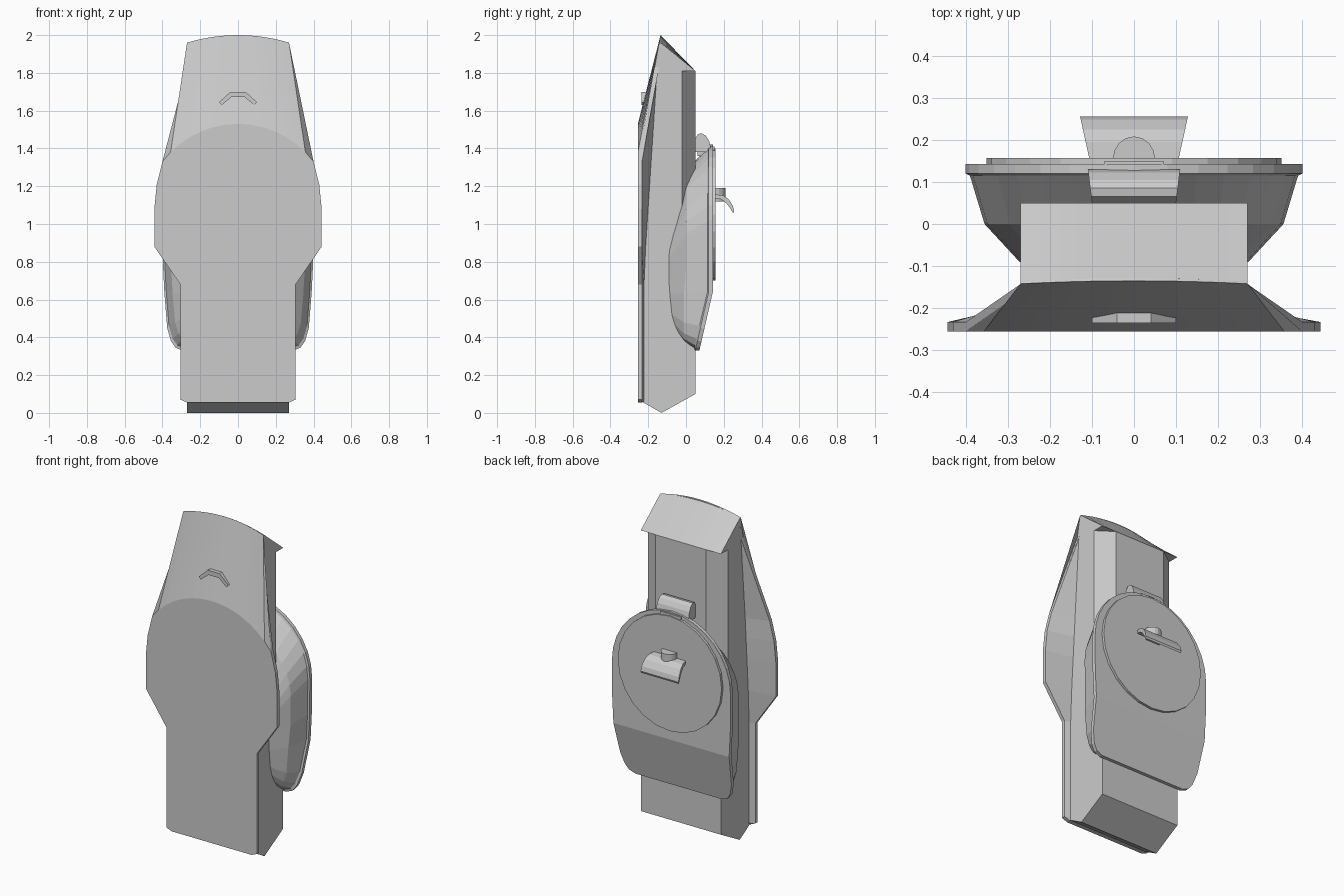
import bpy, bmesh
from math import sin, cos, pi, sqrt, asin

if "Cube" in bpy.data.objects:
    bpy.data.objects.remove(bpy.data.objects["Cube"])


def loft(name, rings, cap_a=True, cap_b=True, extra=()):
    """Skin closed rings of equal length; extra = faces by flat index."""
    bm = bmesh.new()
    R = [[bm.verts.new(p) for p in r] for r in rings]
    n = len(R[0])
    for a, b in zip(R, R[1:]):
        for i in range(n):
            j = (i + 1) % n
            bm.faces.new((a[i], a[j], b[j], b[i]))
    if cap_a:
        bm.faces.new(R[0])
    if cap_b:
        bm.faces.new(R[-1])
    for f in extra:
        bm.faces.new([R[0][k] if isinstance(k, int) else bm.verts.new(k) for k in f])
    return finish(name, bm)


def finish(name, bm):
    bmesh.ops.remove_doubles(bm, verts=bm.verts, dist=0.0004)
    bmesh.ops.recalc_face_normals(bm, faces=bm.faces)
    me = bpy.data.meshes.new(name)
    bm.to_mesh(me)
    bm.free()
    ob = bpy.data.objects.new(name, me)
    bpy.context.collection.objects.link(ob)
    return ob


def along_x(name, prof, w0, w1=None):
    """Profile of (y, z) points spanning -w..w in x."""
    return loft(name, [[(-w0, y, z) for y, z in prof], [(w0, y, z) for y, z in prof]])


def along_y(name, prof, y0, y1):
    return loft(name, [[(x, y0, z) for x, z in prof], [(x, y1, z) for x, z in prof]])


# main column with wedge foot
along_x("column", [(-.235, .06), (-.13, 0), (.05, .1), (.05, .6), (-.02, .6), (-.02, 1.81),
                   (-.13, 1.93), (-.15, 1.83), (-.225, 1.4)], .27)
# chamfered upper back of the column
hexa = [(.27, -.1), (.27, -.02), (.17, .05), (-.17, .05), (-.27, -.02), (-.27, -.1)]
loft("column_back", [[(x, y, z) for x, y in hexa] for z in (.6, 1.81)])

# sloping overhanging cap with a curved ridge
N = 12
us = [-1 + 2 * i / N for i in range(N + 1)]
loft("top_cap", [[(.27 * u, -.135, 2 - .04 * u * u), (.27 * u, .05, 1.81), (.27 * u, -.135, 1.81)]
                 for u in us])

# front plate: flat round-topped face, sloping upper face, rim and tapered flange
R, cz, xa = .5, 1.03, .4
half = asin(xa / R)
arc = [(R * sin(half * u), -.255, cz + R * cos(half * u)) for u in [-1 + i / 7 for i in range(15)]]
ridge = [(.27 * u, -.142 + .007 * (1 - u * u), 2 - .04 * u * u) for u in us]
top = [(-.27, -.165, 1.83)] + ridge + [(.27, -.165, 1.83)]
low_r = [(.43, 1.21), (.443, 1.08), (.443, .88), (.305, .68), (.305, .07), (.27, .055)]
low = [(x, -.255, z) for x, z in low_r] + [(-x, -.255, z) for x, z in reversed(low_r)]

bm = bmesh.new()
A, T, L = ([bm.verts.new(p) for p in s] for s in (arc, top, low))
bm.faces.new(A + L)
for i in range(14):
    bm.faces.new((A[i], A[i + 1], T[i + 1], T[i]))


def rim(p):
    x, y, z = p
    return (x, y + .006, z - .003) if z > 1.9 else (x, y + .022, z)


def root(p):
    x, y, z = p
    if z > 1.9:
        return (x, -.13, z - .03)
    yc = -.222 + .07 * max(0, (z - .75) / 1.08)
    return (.27 if x > 0 else -.27, yc, max(z, .06))


outline = [A[0]] + T + [A[-1]] + L
pts = [arc[0]] + top + [arc[-1]] + low
r1 = [bm.verts.new(rim(p)) for p in pts]
r2 = [bm.verts.new(root(p)) for p in pts]
for a, b in ((outline, r1), (r1, r2)):
    for i in range(len(pts)):
        j = (i + 1) % len(pts)
        bm.faces.new((a[i], a[j], b[j], b[i]))
finish("front_plate", bm)

# small chevron ridge on the sloping face
chev = [(-.1, 1.645), (-.04, 1.7), (.04, 1.7), (.1, 1.645), (.085, 1.63), (.035, 1.672),
        (-.035, 1.672), (-.085, 1.63)]
along_y("front_ridge", chev, -.235, -.19)

# rear pod: round-topped shell flaring backwards from the column
side = [(.4, .98), (.398, .8), (.39, .64), (.375, .45), (.355, .38), (.33, .345), (.29, .33)]
dome = [(.4 * sin(t), 1.02 + .4 * cos(t)) for t in [-pi / 2 + pi * i / 16 for i in range(17)]]
pod = dome + side + [(-x, z) for x, z in reversed(side)]


def pod_back(z, y):
    return y - max(0, .64 - z) * .23


def shrink(x, z, k):
    """Front outline of the pod, k = 0 back .. 1 front."""
    zf = 1.02 - (1.42 - z) * .55 / 1.09
    return x * (1 - .32 * k), z + (zf - z) * k


def pod_ring(k, y, s=1, slope=1):
    out = []
    for x, z in pod:
        xs, zs = shrink(x * s, .9 + (z - .9) * s, k)
        out.append((xs, pod_back(z, y) if slope else y, zs))
    return out


front = pod_ring(1, -.09, 1, 0)
mid = [(x, .0 if z > .7 else -.01, z) for x, _, z in pod_ring(.35, 0, 1, 0)]
loft("rear_pod", [front, mid, pod_ring(0, .115, .975), pod_ring(0, .12), pod_ring(0, .142)],
     cap_b=False)
# pod back face: upright panel and sloping lower panel
up = [(x, .142, z) for x, z in pod if z >= .64]
loft("pod_back_panel", [up, [(x, .13, z) for x, _, z in up]])
dn = [(x, pod_back(z, .142), z) for x, z in pod if z <= .64]
loft("pod_lower_panel", [dn, [(x, y - .012, z) for x, y, z in dn]])

# round door on the pod
disc = [(.35 * cos(2 * pi * i / 24), 1.05 + .35 * sin(2 * pi * i / 24)) for i in range(24)]
along_y("round_door", disc, .138, .157)

# rounded hinge on top of the pod
hp = [(.05, 1.38), (.05, 1.455), (.065, 1.477), (.085, 1.48), (.105, 1.467), (.122, 1.44), (.13, 1.41), (.13, 1.38)]
loft("hinge", [[(s * (w + .12 * (y - .05)), y, z) for y, z in hp] for s, w in ((-1, .1), (1, .1))])
along_x("hinge_base", [(.06, 1.36), (.06, 1.41), (.15, 1.41), (.15, 1.36)], .07)

# latch: half-round boss and curved pull handle
boss = [(.05 * cos(pi * i / 8), .155 + .053 * sin(pi * i / 8)) for i in range(9)]
loft("latch_boss", [[(x, y, z) for x, y in boss] for z in (1.12, 1.19)])
hc = [(.15, 1.14), (.185, 1.135), (.212, 1.115), (.235, 1.085), (.25, 1.06)]
prof = hc + [(.255, 1.072), (.248, 1.1), (.225, 1.135), (.195, 1.155), (.15, 1.16)]
prof = [(min(y, .255), z - .003) for y, z in prof]
loft("latch_handle", [[(s * (.105 + .22 * max(0, y - .15)), y, z) for y, z in prof] for s in (-1, 1)])
